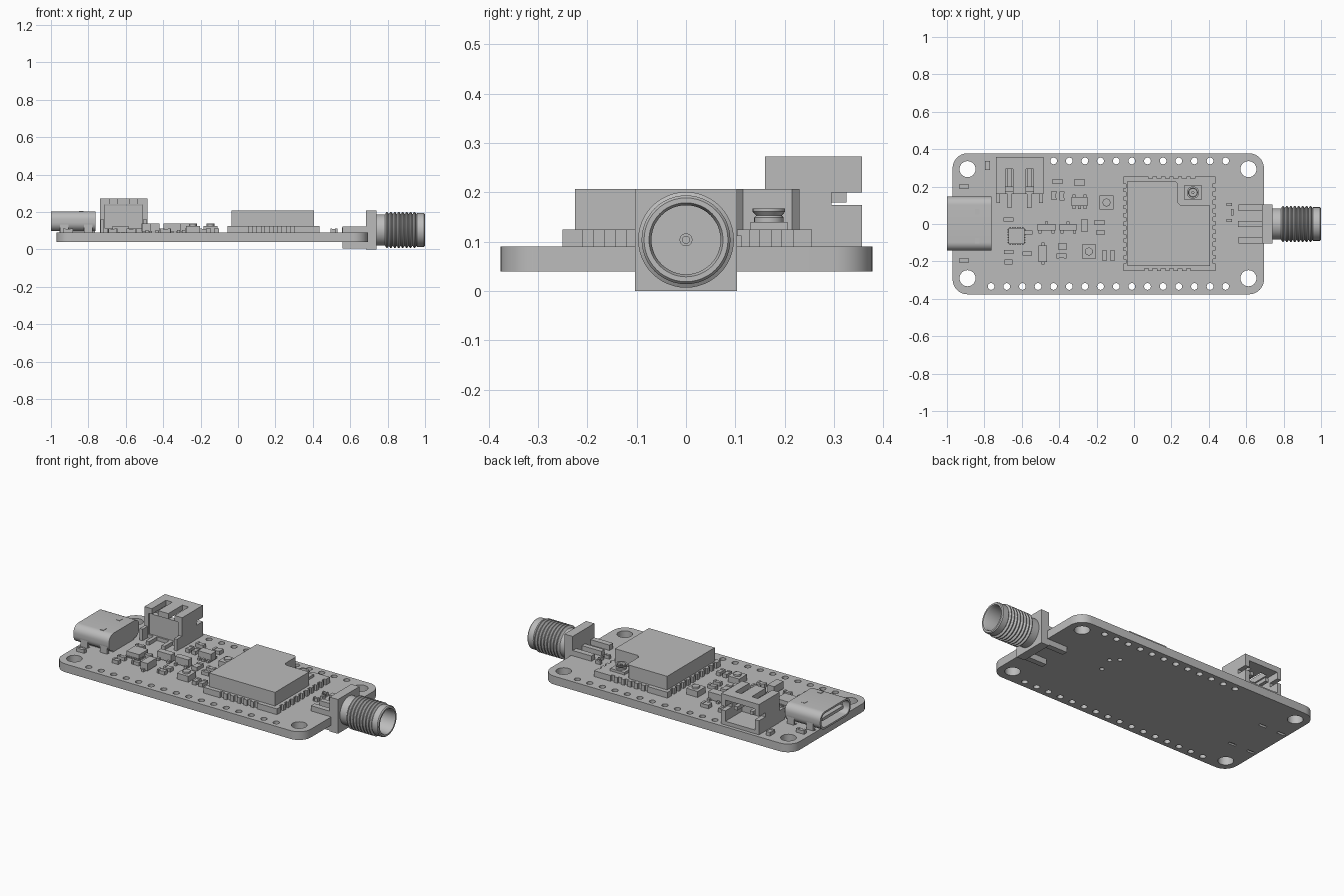
import bpy, bmesh, math
from mathutils import Matrix, Vector

cube = bpy.data.objects.get("Cube")
if cube:
    bpy.data.objects.remove(cube, do_unlink=True)

GREY = (0.5, 0.5, 0.5, 1)
grey = bpy.data.materials.new("plain grey")
grey.use_nodes = True
grey.diffuse_color = GREY
grey.node_tree.nodes["Principled BSDF"].inputs["Base Color"].default_value = GREY
TOP = 0.09  # upper face of the board
made = []


def add_mesh(name, mesh):
    obj = bpy.data.objects.new(name, mesh)
    bpy.context.collection.objects.link(obj)
    mesh.materials.clear()
    mesh.materials.append(grey)
    made.append(obj)
    return obj


def finish(name, bm):
    mesh = bpy.data.meshes.new(name)
    bmesh.ops.recalc_face_normals(bm, faces=bm.faces)
    bm.to_mesh(mesh)
    bm.free()
    return add_mesh(name, mesh)


def boxes(name, spans):
    """One object made of boxes, each given as x, y and z spans."""
    bm = bmesh.new()
    for xs, ys, zs in spans:
        centre = Vector([sum(s) / 2 for s in (xs, ys, zs)])
        size = [abs(s[1] - s[0]) for s in (xs, ys, zs)]
        bmesh.ops.create_cube(bm, size=1, matrix=Matrix.Translation(centre) @ Matrix.Diagonal((*size, 1)))
    return finish(name, bm)


def around(c, width):
    return (c - width / 2, c + width / 2)


def circle(x, y, r, n=20):
    return [(x + r * math.cos(math.tau * i / n), y + r * math.sin(math.tau * i / n)) for i in range(n)]


def rounded(xs, ys, r, n=8):
    """Outline of a rectangle with rounded corners."""
    pts = []
    corners = [(xs[1] - r, ys[1] - r), (xs[0] + r, ys[1] - r), (xs[0] + r, ys[0] + r), (xs[1] - r, ys[0] + r)]
    for k, (cx, cy) in enumerate(corners):
        for i in range(n + 1):
            a = math.pi / 2 * (k + i / n)
            pts.append((cx + r * math.cos(a), cy + r * math.sin(a)))
    return pts


def rect(xs, ys):
    return [(xs[0], ys[0]), (xs[1], ys[0]), (xs[1], ys[1]), (xs[0], ys[1])]


def slab(name, loops, low, high, along_x=False):
    """Extruded outline; further loops are holes. Upright, or along x."""
    curve = bpy.data.curves.new(name, 'CURVE')
    curve.dimensions = '2D'
    curve.fill_mode = 'BOTH'
    curve.extrude = (high - low) / 2
    for loop in loops:
        spline = curve.splines.new('POLY')
        spline.points.add(len(loop) - 1)
        for p, (x, y) in zip(spline.points, loop):
            p.co = (x, y, 0, 1)
        spline.use_cyclic_u = True
    helper = bpy.data.objects.new(name + " outline", curve)
    bpy.context.collection.objects.link(helper)
    graph = bpy.context.evaluated_depsgraph_get()
    mesh = bpy.data.meshes.new_from_object(helper.evaluated_get(graph))
    bm = bmesh.new()
    bm.from_mesh(mesh)
    bpy.data.objects.remove(helper, do_unlink=True)
    bpy.data.meshes.remove(mesh)
    bmesh.ops.remove_doubles(bm, verts=bm.verts, dist=0.00001)
    for v in bm.verts:
        x, y, z = v.co
        z += (low + high) / 2
        v.co = (z, x, y) if along_x else (x, y, z)
    return finish(name, bm)


def lathe(name, profile, origin, along_x=False, n=48):
    """Turned part from (distance along axis, radius) points."""
    bm = bmesh.new()
    rings = []
    for d, r in profile:
        ring = []
        for a, b in circle(0, 0, r, n):
            offset = (d, a, b) if along_x else (a, b, d)
            ring.append(bm.verts.new(Vector(origin) + Vector(offset)))
        rings.append(ring)
    for r1, r2 in zip(rings, rings[1:]):
        for i in range(n):
            bm.faces.new((r1[i - 1], r1[i], r2[i], r2[i - 1]))
    bm.faces.new(rings[0])
    bm.faces.new(rings[-1])
    return finish(name, bm)


# Circuit board with mounting holes, pin holes and shell slots
PITCH = 0.0836
holes = [circle(x, y, 0.043, 32) for x in (-0.89, 0.612) for y in (-0.29, 0.293)]
holes += [circle(0.49 - PITCH * i, -0.334, 0.018) for i in range(16)]
holes += [circle(0.49 - PITCH * i, 0.337, 0.018) for i in range(12)]
holes += [circle(x, y, 0.013) for x, y in ((0.29, 0.14), (0.25, 0.18), (0.26, 0.04))]
holes += [rect(around(x, 0.05), around(y, 0.016)) for x in (-0.93, -0.8) for y in (-0.128, 0.128)]
slab("circuit board", [rounded((-0.97, 0.695), (-0.376, 0.378), 0.08)] + holes, 0.04, TOP)

# Radio module base with notched edges
L, R, B, T = -0.055, 0.435, -0.25, 0.255


def notched(start, end, first, last, pitch=0.045, deep=0.012):
    """Edge from start to end with notches cut on its inner side."""
    start, end = Vector(start), Vector(end)
    run = (end - start).normalized()
    inward = Vector((-run.y, run.x)) * deep
    pts = [start]
    d = first
    while d < last:
        a, b = start + run * d, start + run * (d + pitch / 2)
        pts += [a, a + inward, b + inward, b]
        d += pitch
    return [tuple(p) for p in pts]


edge = notched((L, B), (R, B), 0.11, 0.37) + notched((R, B), (R, T), 0.04, 0.46)
edge += notched((R, T), (L, T), 0.11, 0.37) + notched((L, T), (L, B), 0.04, 0.46)
slab("module base", [edge], TOP, 0.125)

# Metal shield with a clipped corner, and the small aerial socket in it
shield = [(-0.035, -0.225), (0.405, -0.225), (0.405, 0.1), (0.25, 0.1), (0.235, 0.115),
          (0.235, 0.215), (0.22, 0.23), (-0.035, 0.23)]
slab("module shield", [shield], 0.125, 0.207)
boxes("aerial socket base", [(around(0.315, 0.095), around(0.168, 0.075), (0.125, 0.14))])
lathe("aerial socket", [(0, 0.03), (0.014, 0.03), (0.018, 0.026), (0.026, 0.033), (0.032, 0.033),
                        (0.032, 0.024), (0.004, 0.022), (0.004, 0.008), (0.026, 0.008)],
      (0.315, 0.168, 0.135), n=24)

# Screw-on aerial connector: flange, legs and threaded barrel
AXIS = 0.104
boxes("connector flange", [((0.685, 0.74), (-0.103, 0.103), (0, 0.207))])
legs = [((0.56, 0.7), around(y, 0.034), zs) for y in (-0.086, 0.086) for zs in ((0.005, 0.04), (TOP, 0.122))]
boxes("connector legs", legs + [((0.555, 0.7), around(0, 0.03), (TOP, 0.118))])
profile = [(0.735, 0.084), (0.785, 0.084)]
for i in range(8):
    x = 0.787 + 0.021 * i
    profile += [(x, 0.086), (x + 0.007, 0.097), (x + 0.012, 0.097), (x + 0.019, 0.086)]
profile += [(0.958, 0.09), (0.994, 0.09), (1, 0.085), (1, 0.075), (0.99, 0.07),
            (0.86, 0.07), (0.86, 0.013), (0.93, 0.013), (0.93, 0.007), (0.87, 0.007)]
lathe("threaded barrel", profile, (0, 0, AXIS), along_x=True)

# Charging port: hollow shell, rear wall, tongue and mounting feet
outer = rounded((-0.143, 0.147), (0.098, 0.204), 0.045)
inner = rounded((-0.132, 0.136), (0.109, 0.193), 0.036)
slab("port shell", [outer, inner], -1, -0.83, along_x=True)
slab("port rear", [outer], -0.83, -0.763, along_x=True)
boxes("port tongue", [((-0.985, -0.83), around(0.002, 0.2), (0.142, 0.16))])
boxes("port feet", [(around(x, 0.045), around(y, 0.014), (0.05, 0.15))
                    for x in (-0.93, -0.8) for y in (-0.135, 0.139)])
boxes("port base", [((-0.955, -0.765), (-0.1, 0.1), (0.088, 0.1))])
boxes("port latches", [(around(-0.838, 0.022), around(y, 0.028), (0.203, 0.206)) for y in (-0.09, 0.065)])

# Battery socket: open at the back, slotted roof, split side walls
X0, X1, Y0, Y1 = -0.738, -0.485, 0.16, 0.357
slots = [rect(around(x, 0.042), (Y0 - 0.001, 0.295)) for x in (-0.667, -0.557)]
roof = [(X0, Y0), (X0, Y1), (X1, Y1), (X1, Y0)]
for s in reversed(slots):
    roof += [(s[1][0], Y0), (s[1][0], s[2][1]), (s[0][0], s[2][1]), (s[0][0], Y0)]
slab("battery socket roof", [roof], 0.24, 0.273)
walls = []
for xs in ((X0, X0 + 0.028), (X1 - 0.028, X1)):
    walls += [(xs, (Y0, 0.295), (TOP, 0.245)), (xs, (0.295, Y1), (TOP, 0.175)), (xs, (0.295, Y1), (0.2, 0.245))]
walls += [((X0, X1), (Y0, Y1), (TOP, 0.112)), ((X0, X1), (Y0 + 0.01, 0.2), (TOP, 0.235))]
boxes("battery socket housing", walls)
boxes("battery socket side tabs", [(around(x, 0.02), (0.112, 0.18), (TOP, 0.16)) for x in (X0 + 0.012, X1 - 0.012)])
boxes("battery socket pins", [(around(x, 0.022), ys, zs) for x in (-0.665, -0.56)
                              for ys, zs in (((0.18, 0.325), (0.18, 0.202)), ((0.085, 0.18), (TOP, 0.112)))])

# Small two-ended parts: centre x, y and size
chips = [(-0.783, 0.313, 0.027, 0.048), (-0.91, 0.2, 0.053, 0.022), (-0.91, -0.195, 0.053, 0.022),
         (-0.67, 0.024, 0.053, 0.022), (-0.67, -0.15, 0.05, 0.022), (-0.67, -0.203, 0.043, 0.028),
         (-0.57, -0.157, 0.05, 0.022), (-0.57, -0.046, 0.053, 0.022), (-0.409, 0.228, 0.053, 0.027),
         (-0.291, 0.222, 0.053, 0.037), (-0.428, 0.152, 0.025, 0.048), (-0.385, 0.15, 0.025, 0.048),
         (-0.265, -0.008, 0.037, 0.065), (-0.184, 0.008, 0.053, 0.027), (-0.18, -0.046, 0.048, 0.022),
         (-0.382, -0.12, 0.048, 0.032), (-0.388, -0.17, 0.053, 0.027), (-0.158, -0.168, 0.025, 0.052),
         (-0.115, -0.168, 0.025, 0.052), (0.51, 0.104, 0.03, 0.016), (0.525, 0.062, 0.014, 0.034),
         (0.51, 0.018, 0.03, 0.016)]
bodies = []
for x, y, w, h in chips:
    bodies.append((around(x, w * 0.6), around(y, h * 0.96), (TOP, 0.11)) if w > h
                  else (around(x, w * 0.96), around(y, h * 0.6), (TOP, 0.11)))
    for side in (-0.375, 0.375):
        bodies.append((around(x + w * side, w * 0.25), around(y, h), (TOP, 0.113)) if w > h
                      else (around(x, w), around(y + h * side, h * 0.25), (TOP, 0.113)))
boxes("resistors and capacitors", bodies)

# Square control chip with pads on its four sides
cx, cy = -0.628, -0.065
boxes("control chip", [(around(cx, 0.086), around(cy, 0.086), (0.093, 0.125))])
pads = []
for i in range(6):
    d = (i - 2.5) * 0.0135
    pads += [(around(cx + d, 0.007), around(cy, 0.096), (TOP, 0.1)),
             (around(cx, 0.096), around(cy + d, 0.007), (TOP, 0.1))]
boxes("control chip pads", pads)

# Leaded transistors, regulator and diode
for name, x, y, w, h, pins in (
        ("left transistor", -0.468, -0.018, 0.094, 0.036, ((-0.034, -1), (0.034, -1), (0, 1))),
        ("right transistor", -0.352, -0.018, 0.09, 0.036, ((-0.034, -1), (0.034, -1), (0, 1))),
        ("regulator", -0.291, 0.12, 0.086, 0.05, ((-0.03, -1), (0, -1), (0.03, -1), (-0.03, 1), (0.03, 1))),
        ("diode", -0.487, -0.158, 0.046, 0.088, ((0, -1), (0, 1)))):
    boxes(name, [(around(x, w), around(y, h), (0.095, 0.14))])
    boxes(name + " leads", [(around(x + d, 0.016), sorted((y, y + s * (h / 2 + 0.014))), (TOP, 0.104))
                            for d, s in pins])

# Push buttons with round caps
for name, x, y in (("upper button", -0.147, 0.115), ("lower button", -0.241, -0.147)):
    boxes(name, [(around(x, 0.076), around(y, 0.076), (TOP, 0.126))])
    lathe(name + " cap", [(0, 0.021), (0.012, 0.021), (0.014, 0.018)], (x, y, 0.125), n=24)

# Smooth the round surfaces and keep the edges crisp
bpy.ops.object.select_all(action='DESELECT')
for obj in made:
    obj.select_set(True)
bpy.context.view_layer.objects.active = made[0]
bpy.ops.object.shade_smooth_by_angle(angle=math.radians(30))
